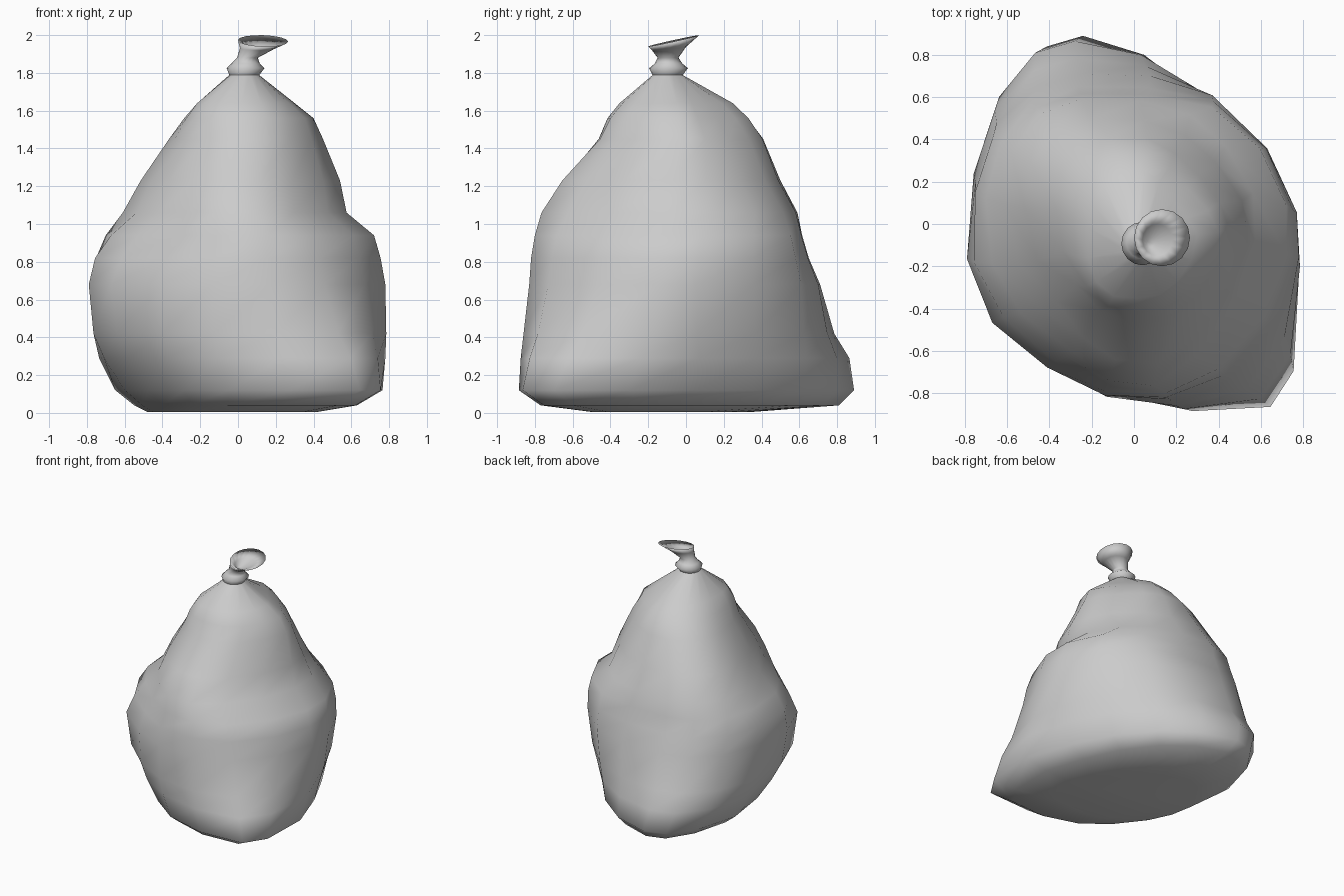
import bpy, bmesh, math

if "Cube" in bpy.data.objects:
    bpy.data.objects.remove(bpy.data.objects["Cube"])

# Plan outlines of the bag, counter-clockwise from the right side
LOW = [(.76, -.3), (.64, .05), (.49, .35), (.28, .61), (.04, .80), (-.25, .89), (-.42, .84), (-.57, .62),
       (-.66, .3), (-.61, -.06), (-.49, -.40), (-.30, -.63), (-.06, -.80), (.27, -.89), (.64, -.87), (.75, -.70)]
MID = [(.78, -.15), (.77, .06), (.63, .36), (.37, .61), (.08, .70), (-.25, .71), (-.45, .65), (-.65, .48),
       (-.75, .2), (-.79, -.16), (-.67, -.46), (-.41, -.67), (-.14, -.8), (.17, -.82), (.46, -.72), (.67, -.46)]
HIGH = [(.58, -.1), (.56, .13), (.43, .34), (.26, .49), (.03, .56), (-.25, .57), (-.45, .5), (-.58, .32),
        (-.61, .08), (-.54, -.2), (-.43, -.42), (-.28, -.62), (-.12, -.74), (.1, -.76), (.3, -.62), (.48, -.38)]
N = len(LOW)
ROUND = [(math.cos(2 * math.pi * i / N), math.sin(2 * math.pi * i / N)) for i in range(N)]


def fit(pts, x0, x1, y0, y1):
    """Stretch an outline to the given extents."""
    xs, ys = [p[0] for p in pts], [p[1] for p in pts]
    return [(x0 + (x1 - x0) * (x - min(xs)) / (max(xs) - min(xs)),
             y0 + (y1 - y0) * (y - min(ys)) / (max(ys) - min(ys))) for x, y in pts]


SHAPES = [fit(s, -1, 1, -1, 1) for s in (LOW, MID, HIGH, ROUND)]


def section(z, x0, x1, y0, y1, t, lean=0):
    """Blend neighbouring outlines (t = 0 low ... 3 round), lean the front-left/back-right sides, and size."""
    k = min(int(t), 2)
    f = t - k
    pts = [(a[0] * (1 - f) + b[0] * f, a[1] * (1 - f) + b[1] * f) for a, b in zip(SHAPES[k], SHAPES[k + 1])]
    unit = fit(pts, -1, 1, -1, 1)
    return [(x - lean * max(0, u * v) * 2, y - lean * max(0, u * v) * 2, z)
            for (x, y), (u, v) in zip(fit(pts, x0, x1, y0, y1), unit)]


def loft(name, rings, cap_start, cap_end):
    bm = bmesh.new()
    loops = [[bm.verts.new(p) for p in r] for r in rings]
    for a, b in zip(loops, loops[1:]):
        for i in range(N):
            j = (i + 1) % N
            bm.faces.new((a[i], a[j], b[j], b[i]))
    if cap_start:
        bm.faces.new(loops[0][::-1])
    if cap_end:
        bm.faces.new(loops[-1])
    for f in bm.faces:
        f.smooth = True
    me = bpy.data.meshes.new(name)
    bm.to_mesh(me)
    bm.free()
    ob = bpy.data.objects.new(name, me)
    bpy.context.collection.objects.link(ob)
    return ob


# Filled bag body: z, x range, y range, outline blend, lean
body = [(0.005, -.48, .42, -.5, .35, 0), (.04, -.55, .63, -.77, .81, 0, -.01), (.12, -.65, .765, -.885, .89, 0, -.01),
        (.29, -.735, .78, -.875, .865, .3), (.42, -.765, .785, -.86, .785, .65), (.68, -.79, .78, -.83, .71, 1),
        (.82, -.765, .755, -.82, .65, 1.2, -.03), (.94, -.70, .72, -.80, .615, 1.45, -.035),
        (1.06, -.61, .575, -.765, .59, 2, -.01), (1.23, -.515, .54, -.655, .5, 2, .015),
        (1.45, -.365, .45, -.455, .41, 2.2, .04), (1.56, -.285, .40, -.405, .335, 2.4, .05),
        (1.64, -.215, .30, -.345, .25, 2.6, .045), (1.79, -.045, .11, -.175, -.02, 3)]
loft("bag_body", [section(*r) for r in body], True, False)

# Tied neck with a flared, tilted open mouth
neck = [section(*r, 3) for r in [(1.785, -.045, .11, -.175, -.02), (1.825, -.06, .14, -.195, .01),
                                 (1.85, -.035, .115, -.165, -.02), (1.88, -.005, .105, -.15, -.04)]]


def mouth(z, x0, x1, y0, y1, tilt):
    return [(x, y, z + tilt * (y + .065) - .03 * (x - .13))
            for x, y, _ in section(z, x0, x1, y0, y1, 3)]


neck += [mouth(1.93, .01, .19, -.18, .0, .1), mouth(1.97, .0, .265, -.2, .07, .22),
         mouth(1.935, .04, .18, -.15, .0, .15), mouth(1.895, .06, .1, -.11, -.07, 0)]
loft("tied_neck", neck, False, True)
